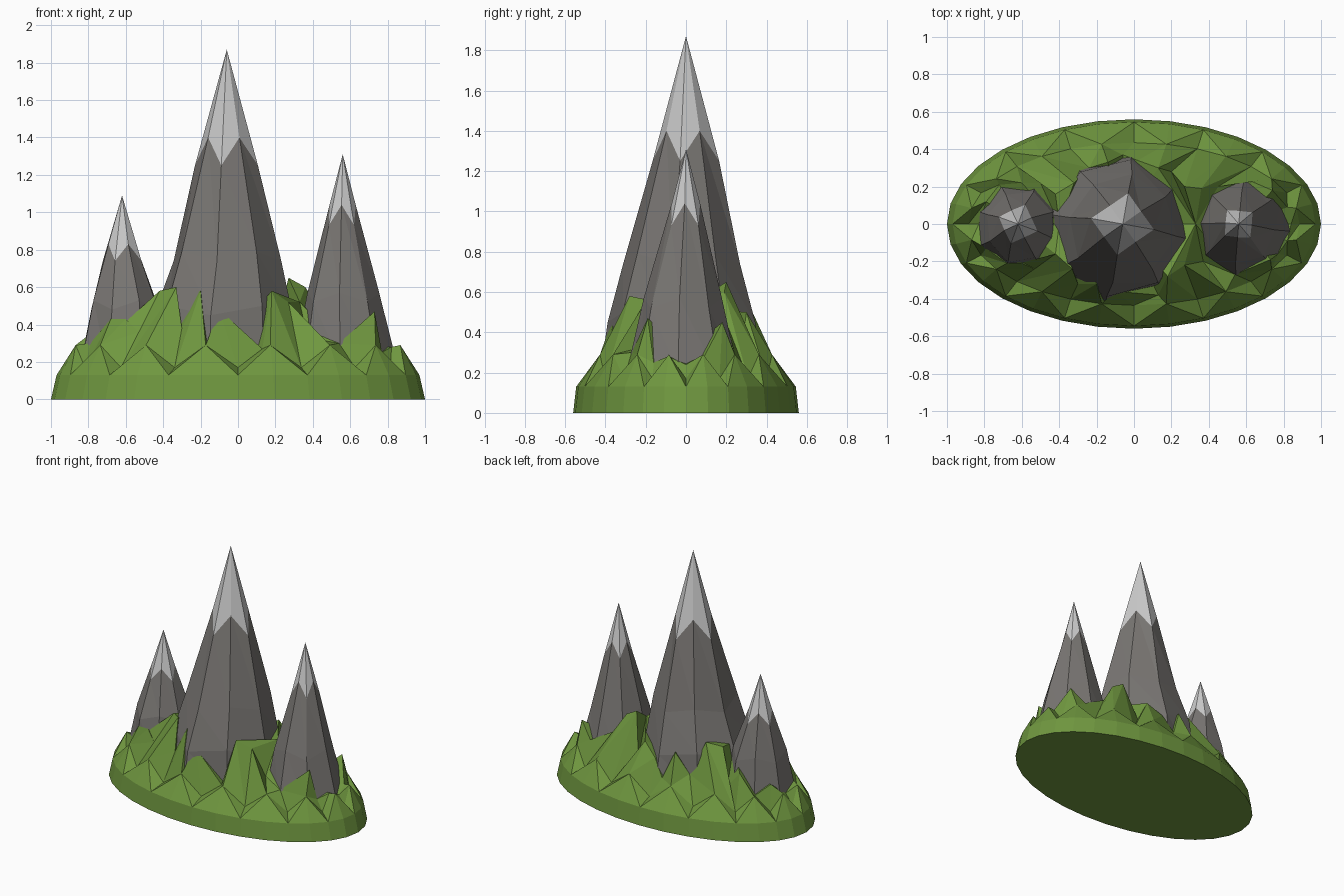
import bpy, bmesh, math, random

if "Cube" in bpy.data.objects:
    bpy.data.objects.remove(bpy.data.objects["Cube"])

random.seed(4)


def mat(name, rgb):
    m = bpy.data.materials.new(name)
    m.diffuse_color = (*rgb, 1)
    m.use_nodes = True
    m.node_tree.nodes["Principled BSDF"].inputs["Base Color"].default_value = m.diffuse_color
    return m


GRASS = mat("grass_green", (0.16, 0.31, 0.05))
ROCK = mat("rock_grey", (0.19, 0.18, 0.17))
SNOW = mat("snow_white", (0.95, 0.95, 0.92))


def finish(name, bm, mats):
    bmesh.ops.recalc_face_normals(bm, faces=bm.faces)
    me = bpy.data.meshes.new(name)
    bm.to_mesh(me)
    bm.free()
    for m in mats:
        me.materials.append(m)
    ob = bpy.data.objects.new(name, me)
    bpy.context.collection.objects.link(ob)


# Faceted peak: tip, zigzag snow line, rough rock rings; rings are (z, radius, x shift)
def peak(name, cx, tip, snow_lo, snow_hi, rings, phase, n=8):
    bm = bmesh.new()
    top = bm.verts.new((cx, 0, tip))

    def ring(levels, jitter, dx=0, dy=0):
        out = []
        for i in range(n):
            z, r = levels[i % 2]
            a = math.radians(phase) + math.tau * i / n
            r *= 1 + random.uniform(-jitter, jitter)
            out.append(bm.verts.new((cx + dx + r * math.cos(a), dy + r * math.sin(a), z)))
        return out

    loops = [ring([snow_lo, snow_hi], 0.02)]
    for z, r, dx in rings:
        loops.append(ring([(z, r), (z + 0.05, r * 0.96)], 0.04, dx, -0.015))
    for i in range(n):
        j = (i + 1) % n
        bm.faces.new((top, loops[0][i], loops[0][j])).material_index = 1
        for a, b in zip(loops, loops[1:]):
            bm.faces.new((a[i], b[i], b[j]))
            bm.faces.new((a[i], b[j], a[j]))
    bm.faces.new(loops[-1])
    finish(name, bm, [ROCK, SNOW])


peak("main_peak", -0.06, 1.87, (1.25, 0.17), (1.4, 0.12),
     [(0.74, 0.295, 0), (0.45, 0.37, -0.02), (0.15, 0.41, -0.02)], -100)
peak("right_peak", 0.56, 1.31, (0.93, 0.095), (1.04, 0.07),
     [(0.52, 0.205, 0), (0.15, 0.29, 0.01)], -140)
peak("left_peak", -0.62, 1.09, (0.74, 0.11), (0.83, 0.08),
     [(0.48, 0.195, 0.015), (0.15, 0.25, 0.01)], -110)

# Grass crest hugging the rocks, counter-clockwise from the left end
CREST = [(-.83, 0, .25), (-.79, -.13, .30), (-.68, -.21, .43), (-.60, -.21, .43),
         (-.53, -.24, .36), (-.42, -.16, .58), (-.33, -.24, .60), (-.30, -.32, .38),
         (-.20, -.32, .58), (-.15, -.40, .22), (-.10, -.36, .48), (.13, -.38, .27),
         (.18, -.28, .58), (.27, -.22, .52), (.37, -.20, .33), (.54, -.27, .30),
         (.73, -.19, .47), (.77, -.16, .25), (.82, -.09, .28), (.84, 0, .24),
         (.82, .09, .28), (.74, .18, .45), (.60, .24, .30), (.45, .20, .45),
         (.36, .19, .60), (.27, .20, .65), (.20, .28, .35), (.13, .30, .50),
         (.02, .34, .42), (-.06, .37, .30), (-.14, .33, .50), (-.24, .30, .35),
         (-.32, .22, .58), (-.42, .16, .55), (-.50, .22, .30), (-.60, .22, .42),
         (-.72, .21, .28), (-.79, .12, .35)]

bm = bmesh.new()
N = 32


def ellipse(rx, ry, z, z_odd):
    return [bm.verts.new((-rx * math.cos(math.tau * i / N), -ry * math.sin(math.tau * i / N),
                          z_odd if i % 2 else z)) for i in range(N)]


# Oval base slab, then a fan of alternating gullies and ridges
foot = ellipse(1.0, 0.56, 0, 0)
rim = ellipse(0.97, 0.545, 0.13, 0.13)
fold = ellipse(0.885, 0.435, 0.17, 0.29)
bm.faces.new(foot)
for i in range(N):
    j = (i + 1) % N
    bm.faces.new((foot[i], foot[j], rim[j], rim[i]))
    if i % 2:
        bm.faces.new((rim[i], rim[j], fold[i]))
        bm.faces.new((rim[j], fold[j], fold[i]))
    else:
        bm.faces.new((rim[i], rim[j], fold[j]))
        bm.faces.new((rim[i], fold[j], fold[i]))

# Spiky slopes: stitch the folds to the crest by angle
crest = [bm.verts.new(p) for p in CREST]
M = len(crest)


def turn(v):
    return math.atan2(-v.co.y / 0.435, -v.co.x / 0.885) % math.tau


fold_t = [math.tau * i / N for i in range(N)] + [math.tau]
crest_t = [0] + [turn(v) for v in crest[1:]] + [math.tau]
i = j = 0
while i < N or j < M:
    if j >= M or (i < N and fold_t[i + 1] <= crest_t[j + 1]):
        bm.faces.new((fold[i], fold[(i + 1) % N], crest[j % M]))
        i += 1
    else:
        bm.faces.new((fold[i % N], crest[(j + 1) % M], crest[j]))
        j += 1

# Saddles between the peaks, filled to a spine under the rocks
spine = [bm.verts.new((x, 0, z)) for x, z in
         [(-.62, .3), (-.4, .52), (-.06, .3), (.33, .52), (.58, .3)]]


def nearest(v):
    return min(range(5), key=lambda k: abs(spine[k].co.x - v.co.x))


for a, b in zip(crest, crest[1:] + crest[:1]):
    p, q = nearest(a), nearest(b)
    bm.faces.new((a, b, spine[p]))
    if p != q:
        bm.faces.new((b, spine[q], spine[p]))
finish("grass_base", bm, [GRASS])
